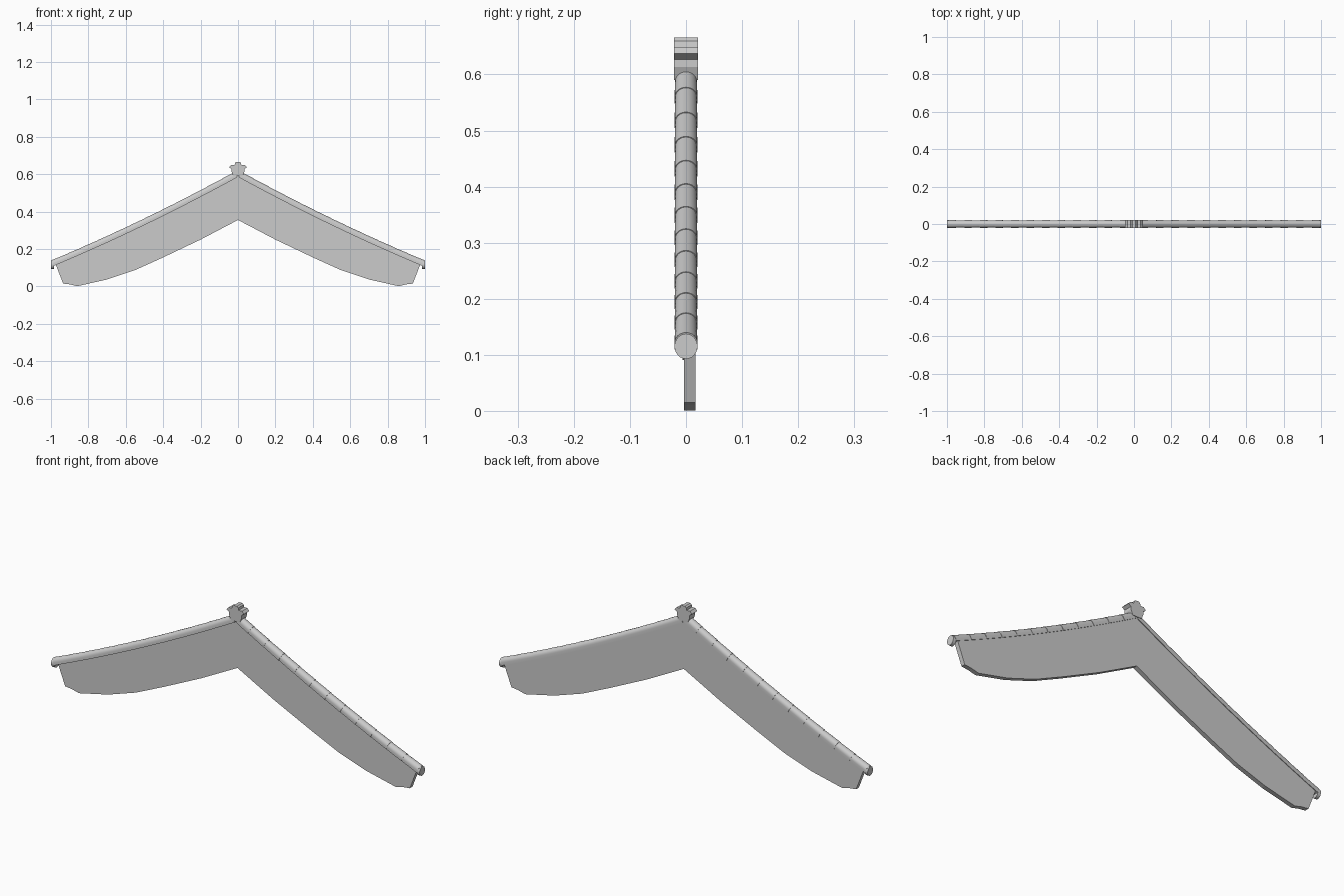
import bpy, bmesh, math

cube = bpy.data.objects.get("Cube")
if cube:
    bpy.data.objects.remove(cube, do_unlink=True)

grey = bpy.data.materials.new("stone_grey")
grey.use_nodes = True
colour = (0.6, 0.6, 0.6, 1)
grey.diffuse_color = colour
grey.node_tree.nodes["Principled BSDF"].inputs["Base Color"].default_value = colour


def finish(name, bm, mirror=True, smooth=False):
    """Turn a bmesh into a named object, mirrored to the other slope."""
    bmesh.ops.recalc_face_normals(bm, faces=bm.faces)
    mesh = bpy.data.meshes.new(name)
    bm.to_mesh(mesh)
    bm.free()
    mesh.materials.append(grey)
    ob = bpy.data.objects.new(name, mesh)
    bpy.context.collection.objects.link(ob)
    if smooth:
        bpy.ops.object.select_all(action='DESELECT')
        bpy.context.view_layer.objects.active = ob
        ob.select_set(True)
        bpy.ops.object.shade_smooth_by_angle(angle=math.radians(35))
    if mirror:
        ob.modifiers.new("mirror", 'MIRROR').use_axis[0] = True
    return ob


def roof(x):
    """Height of the crest of the tiles."""
    return 0.622 - 0.55 * x + 0.066 * x * x


def loft(bm, rings, cap_start=True):
    """Skin a row of closed rings and cap the ends."""
    rows = [[bm.verts.new(p) for p in ring] for ring in rings]
    n = len(rows[0])
    for a, b in zip(rows, rows[1:]):
        for i in range(n):
            j = (i + 1) % n
            bm.faces.new((a[i], a[j], b[j], b[i]))
    if cap_start:
        bm.faces.new(rows[0])
    bm.faces.new(rows[-1])


def board(name, upper, lower, front, back):
    bm = bmesh.new()
    loft(bm, [[(ux, front, uz), (ux, back, uz), (lx, back, lz), (lx, front, lz)]
              for (ux, uz), (lx, lz) in zip(upper, lower)], cap_start=False)
    return finish(name, bm)


# Gable board with its curved lower edge
lower = [(0, 0.355), (0.2, 0.25), (0.4, 0.155), (0.55, 0.087),
         (0.7, 0.037), (0.86, 0.001), (0.9, 0.011), (0.935, 0.015)]
upper = [(x, roof(x) - 0.03) for x in (0, 0.2, 0.4, 0.55, 0.7, 0.86, 0.92, 0.975)]
board("gable_board", upper, lower, -0.004, 0.017)

# Raised band along the top of the front
xs = [0.92 * i / 8 for i in range(9)]
board("gable_band", [(x * 1.06, roof(x * 1.06) - 0.03) for x in xs],
      [(x, roof(x) - 0.067 - 0.015 * x) for x in xs], -0.006, 0.0)


def tile_ring(x, r):
    """Round-topped tile section, square to the slope."""
    slope = -0.55 + 0.132 * x
    length = math.hypot(1, slope)
    nx, nz = -slope / length, 1 / length
    section = [(r * math.cos(a), r * math.sin(a))
               for a in (math.pi * i / 12 for i in range(13))]
    section += [(-r, -0.012), (r, -0.012)]
    return [(x + nx * (h - 0.02), y, roof(x) + nz * (h - 0.02)) for y, h in section]


# Overlapping roof tiles, each a little wider at its lower end
pitch = 0.083
bm = bmesh.new()
for i in range(12):
    end = 0.996 - pitch * i
    start = max(end - pitch, 0.02)
    loft(bm, [tile_ring(start, 0.0192), tile_ring(end, 0.0206)])
finish("roof_tiles", bm, smooth=True)

# Round eave caps closing the lowest tiles
bm = bmesh.new()
angles = [2 * math.pi * i / 24 for i in range(24)]
loft(bm, [[(x, 0.0205 * math.cos(a), 0.1155 + 0.0225 * math.sin(a)) for a in angles]
          for x in (0.984, 1.0)])
finish("eave_caps", bm, smooth=True)

# Stepped ridge ornament at the peak
half = [(0.009, 0.666), (0.016, 0.66), (0.018, 0.649), (0.036, 0.649),
        (0.047, 0.637), (0.034, 0.627), (0.034, 0.613), (0.024, 0.59)]
outline = half + [(-x, z) for x, z in reversed(half)]
bm = bmesh.new()
loft(bm, [[(x, y, z) for x, z in outline] for y in (-0.021, 0.021)])
finish("ridge_ornament", bm, mirror=False)
